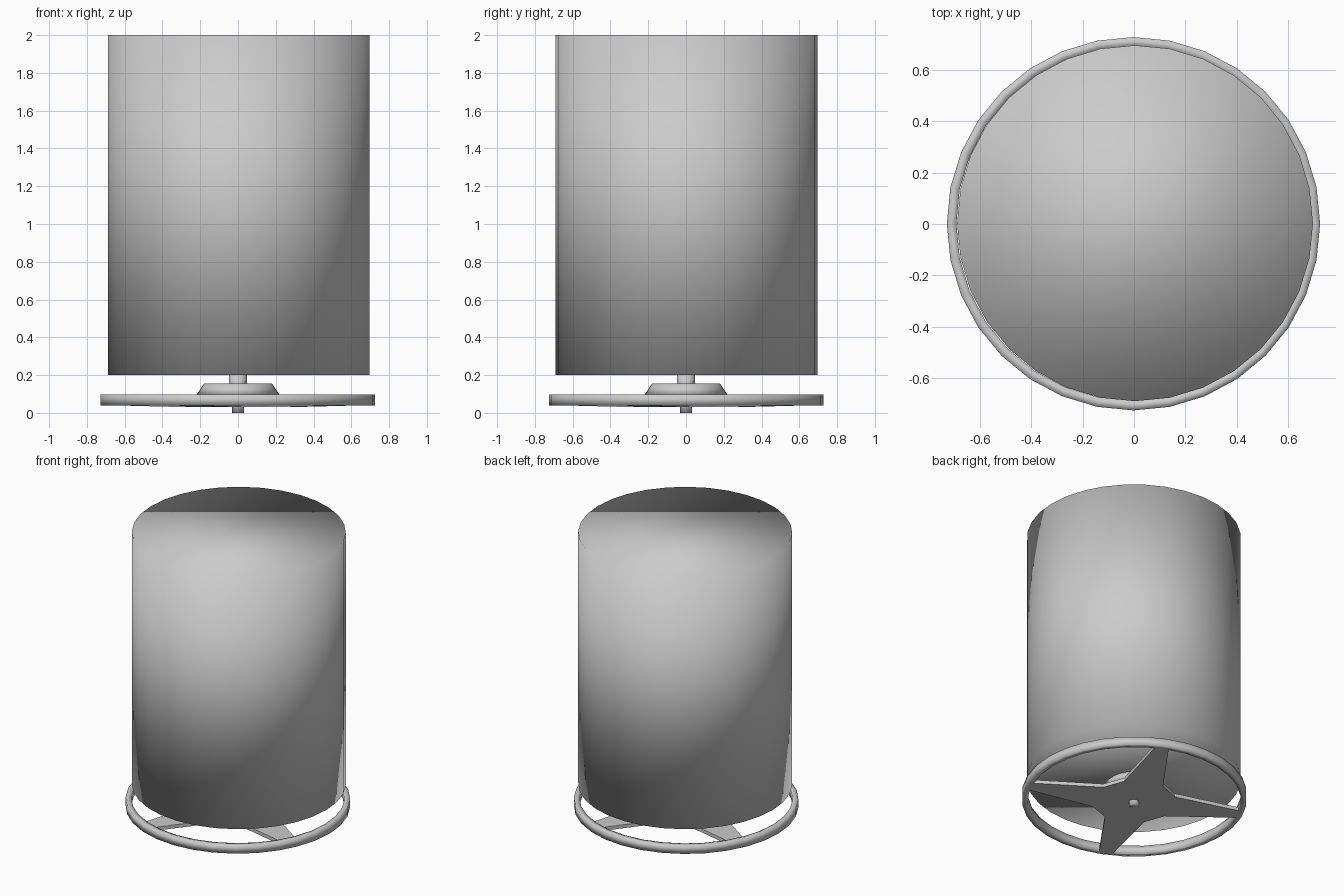
import bpy, bmesh
from math import sin, cos, radians, tau

if "Cube" in bpy.data.objects:
    bpy.data.objects.remove(bpy.data.objects["Cube"])

SIDES = 32
SPOKE_ANGLE = radians(65)


def finish(name, bm, loc=(0, 0, 0), smooth=True):
    bmesh.ops.recalc_face_normals(bm, faces=bm.faces)
    me = bpy.data.meshes.new(name)
    bm.to_mesh(me)
    bm.free()
    for p in me.polygons:
        p.use_smooth = smooth
    ob = bpy.data.objects.new(name, me)
    ob.location = loc
    bpy.context.collection.objects.link(ob)
    return ob


def frustum(name, r0, r1, z0, z1, sides=SIDES, loc=(0, 0, 0)):
    bm = bmesh.new()
    bmesh.ops.create_cone(bm, cap_ends=True, segments=sides,
                          radius1=r0, radius2=r1, depth=z1 - z0)
    bmesh.ops.translate(bm, verts=bm.verts, vec=(0, 0, (z0 + z1) / 2))
    return finish(name, bm, loc)


# Large drum, smooth right across its rims
frustum("drum", 0.693, 0.693, 0.20, 2.0, loc=(0.004, 0.003, 0))

# Stem, hub and lower pin
frustum("stem", 0.048, 0.048, 0.10, 0.21, 16)
frustum("hub", 0.22, 0.18, 0.095, 0.155)
frustum("pin", 0.032, 0.032, 0.0, 0.11, 12)

# Outer ring
bm = bmesh.new()
profile = [(0.69, 0.04), (0.727, 0.04), (0.727, 0.098), (0.69, 0.098)]
loops = [[bm.verts.new((r * cos(tau * i / SIDES), r * sin(tau * i / SIDES), z))
          for r, z in profile] for i in range(SIDES)]
for i in range(SIDES):
    a, b = loops[i], loops[(i + 1) % SIDES]
    for k in range(4):
        n = (k + 1) % 4
        bm.faces.new((a[k], b[k], b[n], a[n]))
finish("ring", bm, (-0.002, 0.001, 0))

# Four-spoked star: tapered arms, slightly lower in the middle
bm = bmesh.new()
outline = []
for k in range(4):
    t = SPOKE_ANGLE + k * tau / 4
    for along, side, z in ((0.24, -0.13, 0.03), (0.70, -0.045, 0.04),
                           (0.70, 0.045, 0.04), (0.24, 0.13, 0.03)):
        outline.append((along * cos(t) - side * sin(t),
                        along * sin(t) + side * cos(t), z))
low = [bm.verts.new(p) for p in outline]
top = [bm.verts.new((x, y, z + 0.025)) for x, y, z in outline]
c0, c1 = bm.verts.new((0, 0, 0.03)), bm.verts.new((0, 0, 0.055))
for i in range(16):
    j = (i + 1) % 16
    bm.faces.new((low[i], low[j], top[j], top[i]))
for loop, c in ((low, c0), (top, c1)):
    for k in range(4):
        a = loop[4 * k:4 * k + 4]
        bm.faces.new(a)
        bm.faces.new((c, a[0], a[3]))
        bm.faces.new((c, a[3], loop[(4 * k + 4) % 16]))
finish("spokes", bm, smooth=False)
